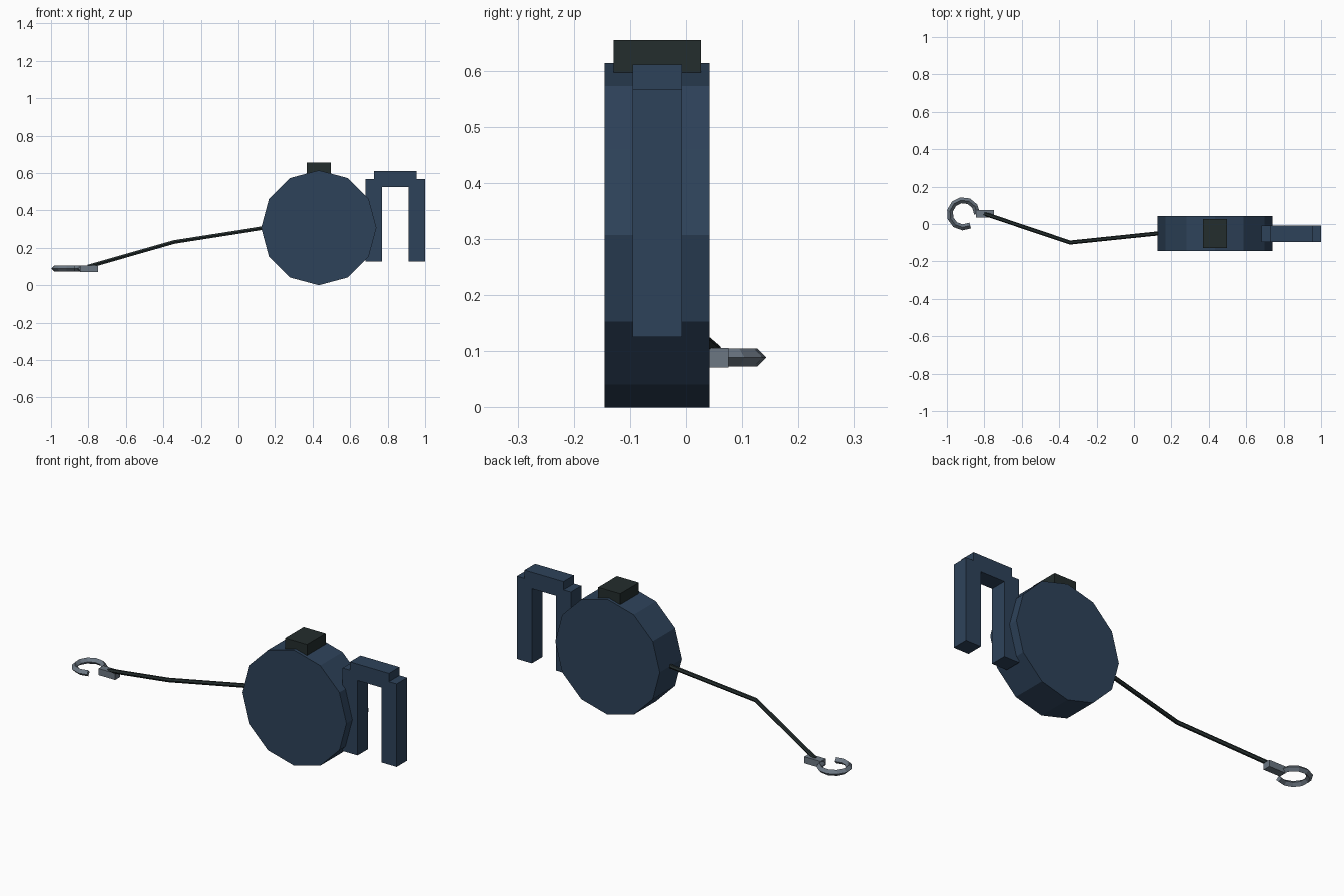
import bpy
import bmesh
from math import cos, sin, pi, radians
from mathutils import Vector

if "Cube" in bpy.data.objects:
    bpy.data.objects.remove(bpy.data.objects["Cube"])


def material(name, rgb):
    mat = bpy.data.materials.new(name)
    mat.use_nodes = True
    mat.diffuse_color = (*rgb, 1)
    mat.node_tree.nodes["Principled BSDF"].inputs["Base Color"].default_value = (*rgb, 1)
    return mat


navy = material("navy blue", (0.027, 0.055, 0.102))
black = material("greenish black", (0.017, 0.026, 0.026))
steel = material("steel grey", (0.15, 0.185, 0.225))


def finish(name, bm, mat):
    bmesh.ops.recalc_face_normals(bm, faces=bm.faces)
    mesh = bpy.data.meshes.new(name)
    bm.to_mesh(mesh)
    bm.free()
    mesh.materials.append(mat)
    obj = bpy.data.objects.new(name, mesh)
    bpy.context.collection.objects.link(obj)
    return obj


def box(name, low, high, mat):
    low, high = Vector(low), Vector(high)
    bm = bmesh.new()
    bmesh.ops.create_cube(bm, size=1)
    for v in bm.verts:
        v.co = (low + high) / 2 + v.co * (high - low)
    return finish(name, bm, mat)


def sweep(name, points, radius, sides, mat):
    """Faceted tube along a path, with capped ends."""
    bm = bmesh.new()
    points = [Vector(p) for p in points]
    rings = []
    for i, p in enumerate(points):
        along = (points[min(i + 1, len(points) - 1)] - points[max(i - 1, 0)]).normalized()
        across = along.cross(Vector((0, 0, 1))).normalized()
        up = across.cross(along)
        angles = [2 * pi * k / sides for k in range(sides)]
        rings.append([bm.verts.new(p + radius * (cos(a) * across + sin(a) * up)) for a in angles])
    for a, b in zip(rings, rings[1:]):
        for k in range(sides):
            n = (k + 1) % sides
            bm.faces.new((a[k], a[n], b[n], b[k]))
    bm.faces.new(rings[0])
    bm.faces.new(rings[-1])
    return finish(name, bm, mat)


# Twelve-sided reel housing
center_x, radius, front, back = 0.433, 0.307, -0.145, 0.042
bm = bmesh.new()
outline = [bm.verts.new((center_x + radius * cos(k * pi / 6), front, radius + radius * sin(k * pi / 6)))
           for k in range(12)]
face = bm.faces.new(outline)
extruded = bmesh.ops.extrude_face_region(bm, geom=[face], use_keep_orig=True)
bmesh.ops.translate(bm, vec=(0, back - front, 0),
                    verts=[v for v in extruded["geom"] if isinstance(v, bmesh.types.BMVert)])
finish("reel_housing", bm, navy)

# Push button on top
box("lock_button", (0.369, -0.129, 0.597), (0.498, 0.027, 0.655), black)

# Belt clip: two legs and a bridge
for name, x in (("inner_clip_leg", 0.683), ("outer_clip_leg", 0.912)):
    box(name, (x, -0.095, 0.126), (x + 0.088, -0.007, 0.567), navy)
box("clip_bridge", (0.726, -0.095, 0.524), (0.955, -0.007, 0.611), navy)

# Pulled-out cord
sweep("cord", [(0.17, -0.046, 0.311), (-0.342, -0.099, 0.231), (-0.8, 0.055, 0.1)],
      0.011, 6, black)

# Hook: mounting block and open ring
box("hook_block", (-0.845, 0.035, 0.071), (-0.748, 0.076, 0.106), steel)
segments = 9
arc = [radians(300 * k / segments) for k in range(segments + 1)]
sweep("hook_ring", [(-0.912 + 0.073 * cos(a), 0.055 + 0.073 * sin(a), 0.089) for a in arc],
      0.016, 4, steel)
